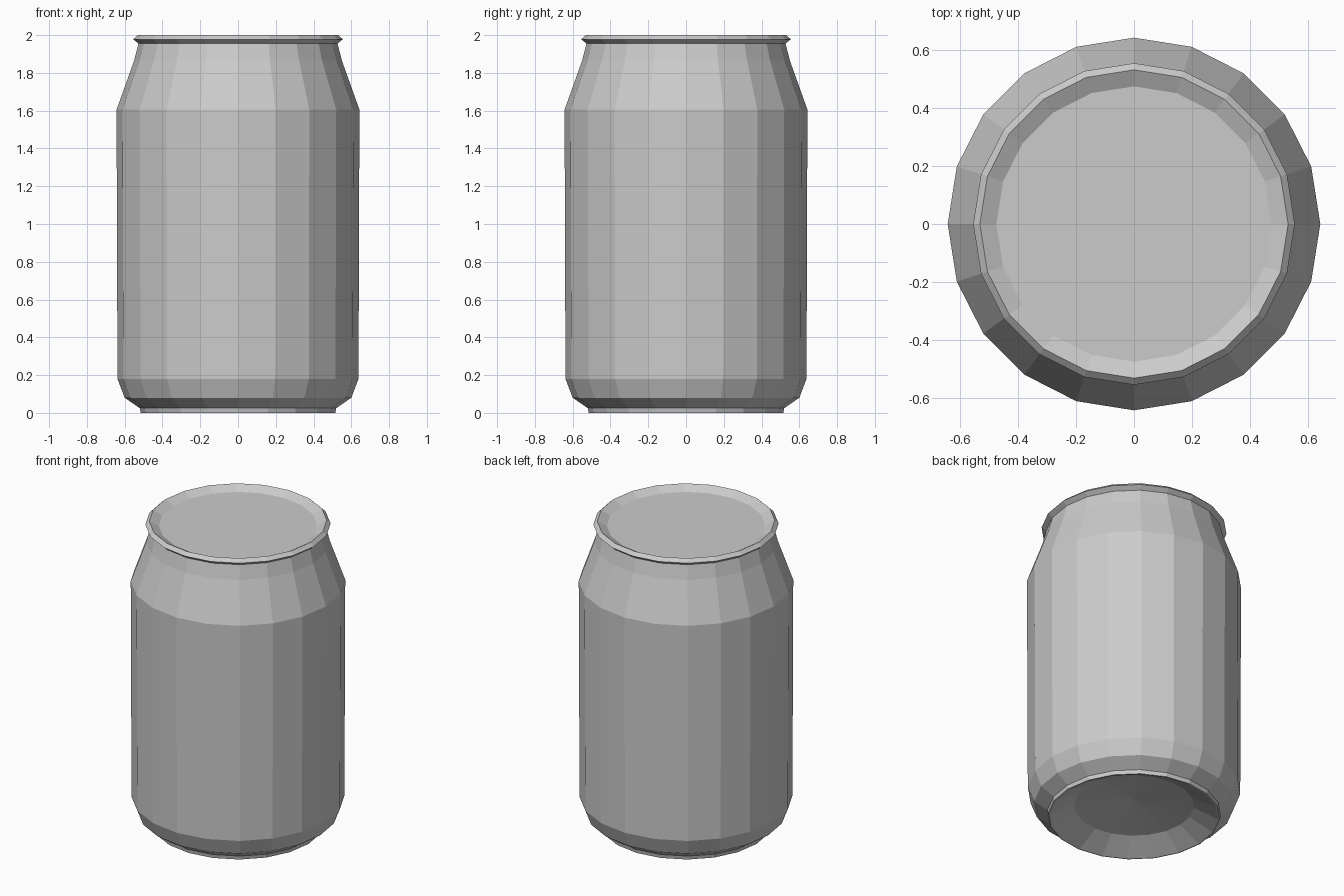
import bpy, bmesh
from math import sin, cos, pi

if "Cube" in bpy.data.objects:
    bpy.data.objects.remove(bpy.data.objects["Cube"])

SIDES = 20


def lathe(name, profile):
    """Spin (radius, z) points round z; a radius of 0 becomes a single pole."""
    bm = bmesh.new()
    rings = []
    for r, z in profile:
        n = 1 if r == 0 else SIDES
        rings.append([bm.verts.new((r * cos(2 * pi * i / SIDES),
                                    r * sin(2 * pi * i / SIDES), z)) for i in range(n)])
    for a, b in zip(rings, rings[1:]):
        for i in range(SIDES):
            j = (i + 1) % SIDES
            quad = [a[i % len(a)], a[j % len(a)], b[j % len(b)], b[i % len(b)]]
            bm.faces.new(list(dict.fromkeys(quad)))
    bmesh.ops.recalc_face_normals(bm, faces=bm.faces)
    mesh = bpy.data.meshes.new(name)
    bm.to_mesh(mesh)
    bm.free()
    obj = bpy.data.objects.new(name, mesh)
    bpy.context.collection.objects.link(obj)
    return obj


lathe("can", [
    # domed underside
    (0, 0.12), (0.36, 0.075), (0.505, 0.0),
    # foot and lower curve
    (0.515, 0.0), (0.52, 0.025), (0.60, 0.08), (0.638, 0.18),
    # wall, shoulder and neck
    (0.643, 1.605), (0.55, 1.865), (0.527, 1.955),
    # rolled lip
    (0.555, 1.978), (0.532, 2.0),
    # recessed lid
    (0.475, 1.97), (0, 1.97),
])
